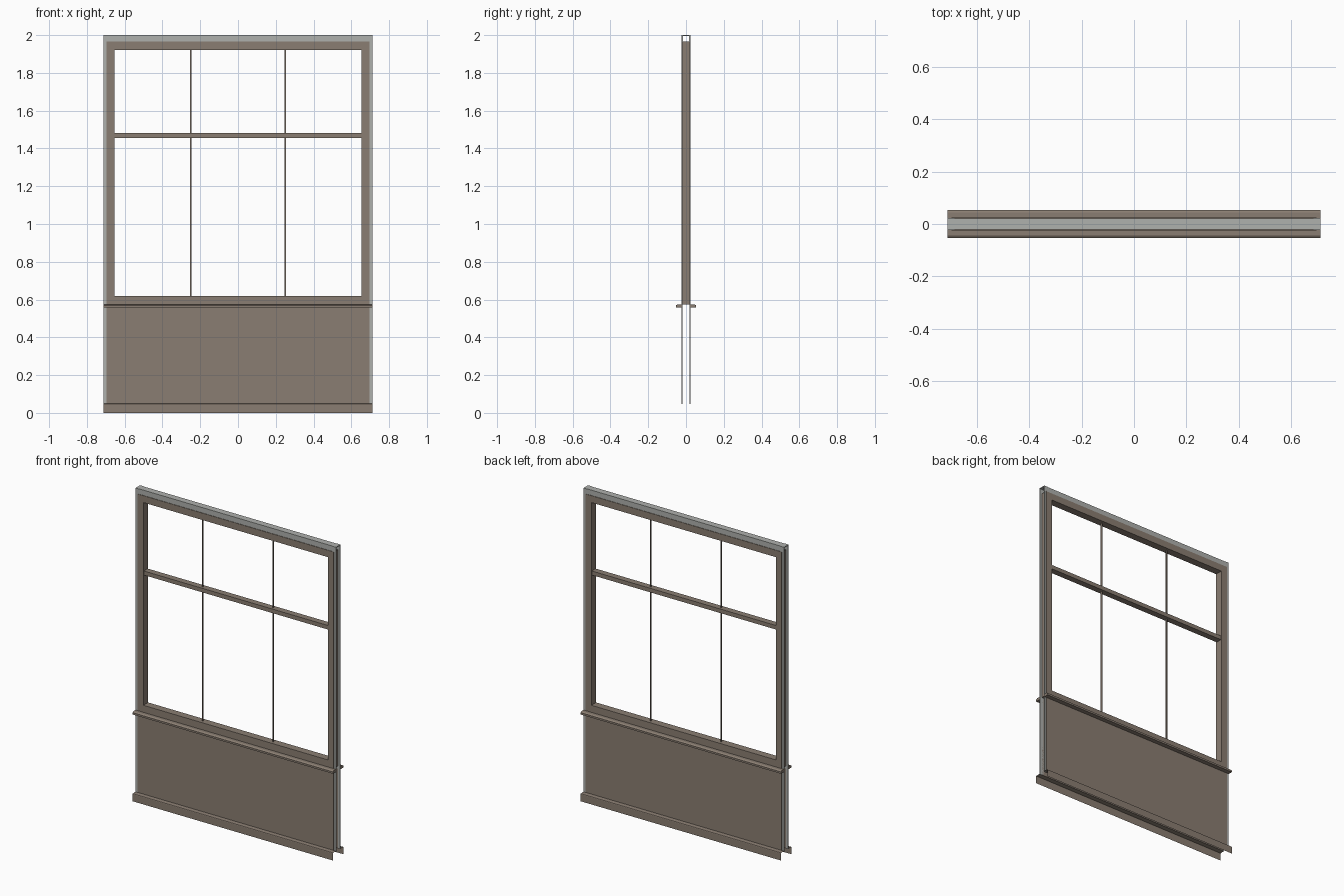
import bpy
import bmesh

if "Cube" in bpy.data.objects:
    bpy.data.objects.remove(bpy.data.objects["Cube"])


def material(name, rgb):
    m = bpy.data.materials.new(name)
    m.diffuse_color = (*rgb, 1.0)
    m.use_nodes = True
    m.node_tree.nodes["Principled BSDF"].inputs["Base Color"].default_value = m.diffuse_color
    return m


BROWN = material("taupe_brown", (0.255, 0.207, 0.168))
GREY = material("metal_grey", (0.43, 0.44, 0.42))


def finish(name, bm, mat):
    mesh = bpy.data.meshes.new(name)
    bm.to_mesh(mesh)
    bm.free()
    mesh.materials.append(mat)
    obj = bpy.data.objects.new(name, mesh)
    bpy.context.collection.objects.link(obj)
    return obj


def box(name, x, y, z, mat):
    """Box from (low, high) pairs on each axis."""
    bm = bmesh.new()
    bmesh.ops.create_cube(bm, size=1.0)
    for v in bm.verts:
        for i, (a, b) in enumerate((x, y, z)):
            v.co[i] = min(a, b) if v.co[i] < 0 else max(a, b)
    return finish(name, bm, mat)


def extrude_x(name, profile, half, mat, closed=True):
    """Run a (y, z) profile along the width; open profiles stay thin sheets."""
    bm = bmesh.new()
    left = [bm.verts.new((-half, y, z)) for y, z in profile]
    right = [bm.verts.new((half, y, z)) for y, z in profile]
    n = len(profile)
    for i in range(n if closed else n - 1):
        j = (i + 1) % n
        bm.faces.new((left[i], left[j], right[j], right[i]))
    if closed:
        bm.faces.new(left)
        bm.faces.new(right[::-1])
    bmesh.ops.recalc_face_normals(bm, faces=bm.faces)
    return finish(name, bm, mat)


W = 0.712     # half width of the whole partition
FRAME = 0.697  # half width of the window frame
OPEN = 0.655   # half width of the window opening
D = 0.024      # half depth of the frame

# window frame
for s, side in ((-1, "left"), (1, "right")):
    box(f"window_jamb_{side}", (s * OPEN, s * FRAME), (-D, D), (0.575, 1.966), BROWN)
box("window_head", (-OPEN, OPEN), (-D, D), (1.922, 1.966), BROWN)
box("window_sill", (-OPEN, OPEN), (-D, D), (0.575, 0.62), BROWN)

# transom and slim upright glazing bars
box("transom", (-OPEN, OPEN), (-0.02, 0.02), (1.455, 1.481), BROWN)
for s, side in ((-1, "left"), (1, "right")):
    for part, z in (("lower", (0.62, 1.455)), ("upper", (1.481, 1.922))):
        box(f"glazing_bar_{side}_{part}", (s * 0.247, s * 0.253), (-0.005, 0.005), z, BROWN)

# parts repeated on the front and back
for s, face in ((-1, "front"), (1, "back")):
    box(f"lower_panel_{face}", (-0.697, 0.697), (s * 0.018, s * D), (0.047, 0.56), BROWN)
    # dado ledge with chamfered nose
    extrude_x(f"ledge_{face}",
              [(s * y, z) for y, z in ((0.02, 0.575), (0.044, 0.575), (0.053, 0.569),
                                       (0.053, 0.557), (0.02, 0.557))], W, BROWN)
    # sheet skirting
    extrude_x(f"skirting_{face}",
              [(s * y, z) for y, z in ((D, 0.05), (0.051, 0.048), (0.053, 0.045), (0.053, 0.0))],
              W, BROWN, closed=False)
    # open metal end posts
    for e, side in ((-1, "left"), (1, "right")):
        box(f"end_post_{face}_{side}", (e * 0.685, e * W), (s * 0.018, s * 0.023),
            (0.047, 2.0), GREY)

# head channel, open underneath
extrude_x("head_channel",
          [(-0.021, 1.964), (-0.021, 2.0), (0.021, 2.0), (0.021, 1.964),
           (0.017, 1.964), (0.017, 1.996), (-0.017, 1.996), (-0.017, 1.964)], W, GREY)
